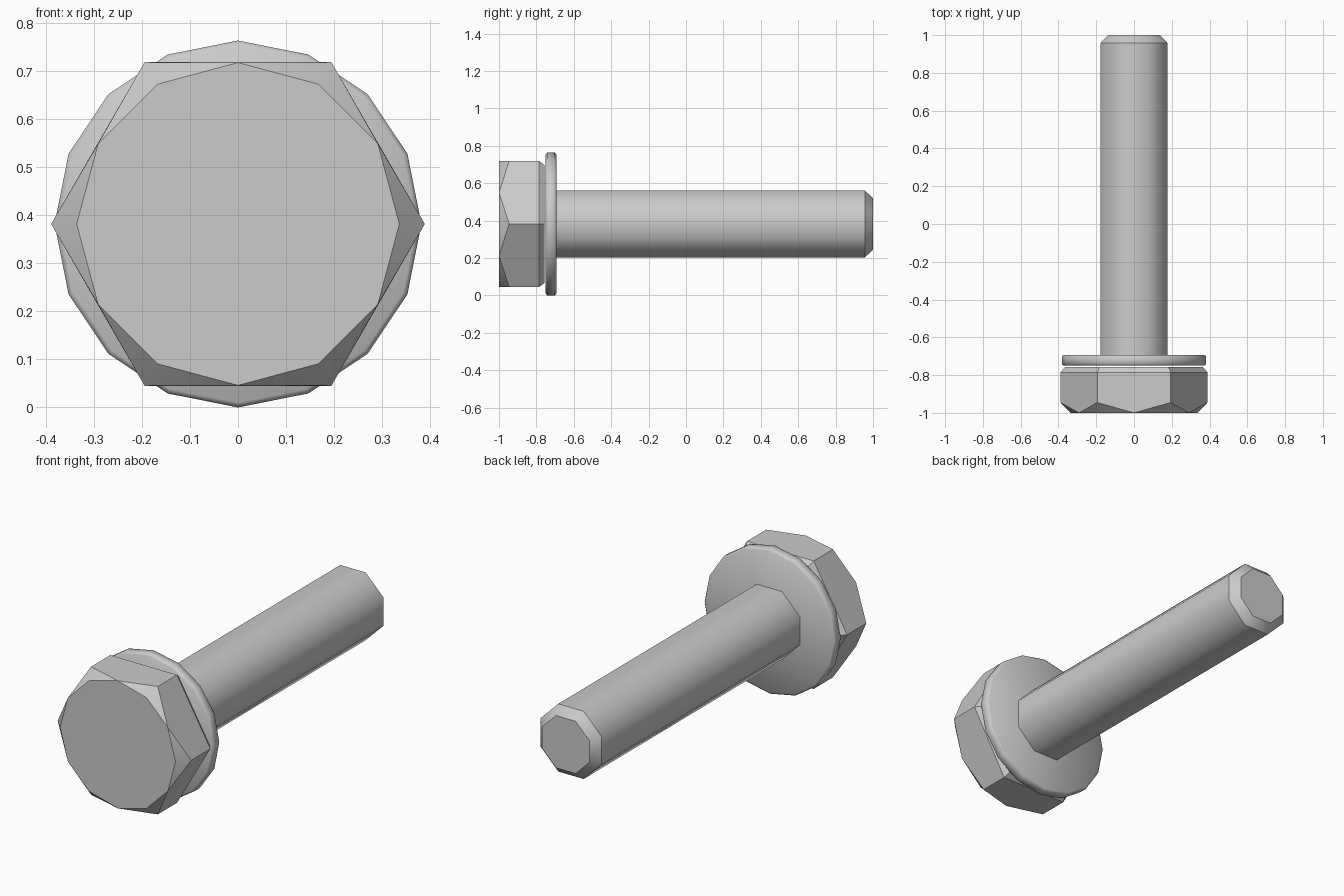
import bpy, bmesh
from math import cos, sin, pi, radians

if "Cube" in bpy.data.objects:
    bpy.data.objects.remove(bpy.data.objects["Cube"])

CZ = 0.382  # height of the bolt axis


def ring(bm, sides, radius, y, offset=0.0):
    return [bm.verts.new((radius * cos(2 * pi * i / sides + offset), y,
                          CZ + radius * sin(2 * pi * i / sides + offset)))
            for i in range(sides)]


def bridge(bm, a, b):
    n = len(a)
    for i in range(n):
        bm.faces.new((a[i], a[(i + 1) % n], b[(i + 1) % n], b[i]))


def finish(bm, name):
    bmesh.ops.recalc_face_normals(bm, faces=bm.faces)
    mesh = bpy.data.meshes.new(name)
    bm.to_mesh(mesh)
    bm.free()
    obj = bpy.data.objects.new(name, mesh)
    bpy.context.collection.objects.link(obj)
    return obj


def turned(name, sides, profile, offset=0.0, crisp=True):
    """Closed round part along y: smooth around, optionally crisp at rings."""
    bm = bmesh.new()
    rings = [ring(bm, sides, r, y, offset) for r, y in profile]
    for a, b in zip(rings, rings[1:]):
        bridge(bm, a, b)
    bm.faces.new(rings[0])
    bm.faces.new(rings[-1])
    for f in bm.faces:
        f.smooth = True
    for r in rings:
        for i in range(sides):
            bm.edges.get((r[i - 1], r[i])).smooth = not crisp
    return finish(bm, name)


# Eight-sided shaft, flats facing the axes, with chamfered tip
turned("shaft", 8, [(0.193, -0.72), (0.193, 0.957), (0.149, 1.0)], pi / 8)

# Washer with softly bevelled rims
turned("washer", 16, [(0.372, -0.750), (0.382, -0.742),
                      (0.382, -0.701), (0.372, -0.693)], crisp=False)

# Hex head: 12-sided front face, corners cut back, bevelled rear edge
bm = bmesh.new()
front = ring(bm, 12, 0.336, -1.0)
corner = ring(bm, 6, 0.389, -0.945)
rear = ring(bm, 6, 0.389, -0.785)
back = ring(bm, 6, 0.365, -0.757)
bm.faces.new(front)
bm.faces.new(back)
bridge(bm, rear, back)
for i in range(6):
    j = (i + 1) % 6
    mid = front[2 * i + 1]
    bm.faces.new((corner[i], mid, corner[j], rear[j], rear[i]))
    bm.faces.new((corner[i], front[2 * i], mid))
    bm.faces.new((corner[i], front[2 * i - 1], front[2 * i]))
head = finish(bm, "hex_head")
bpy.ops.object.select_all(action='DESELECT')
head.select_set(True)
bpy.context.view_layer.objects.active = head
bpy.ops.object.shade_smooth_by_angle(angle=radians(30))
